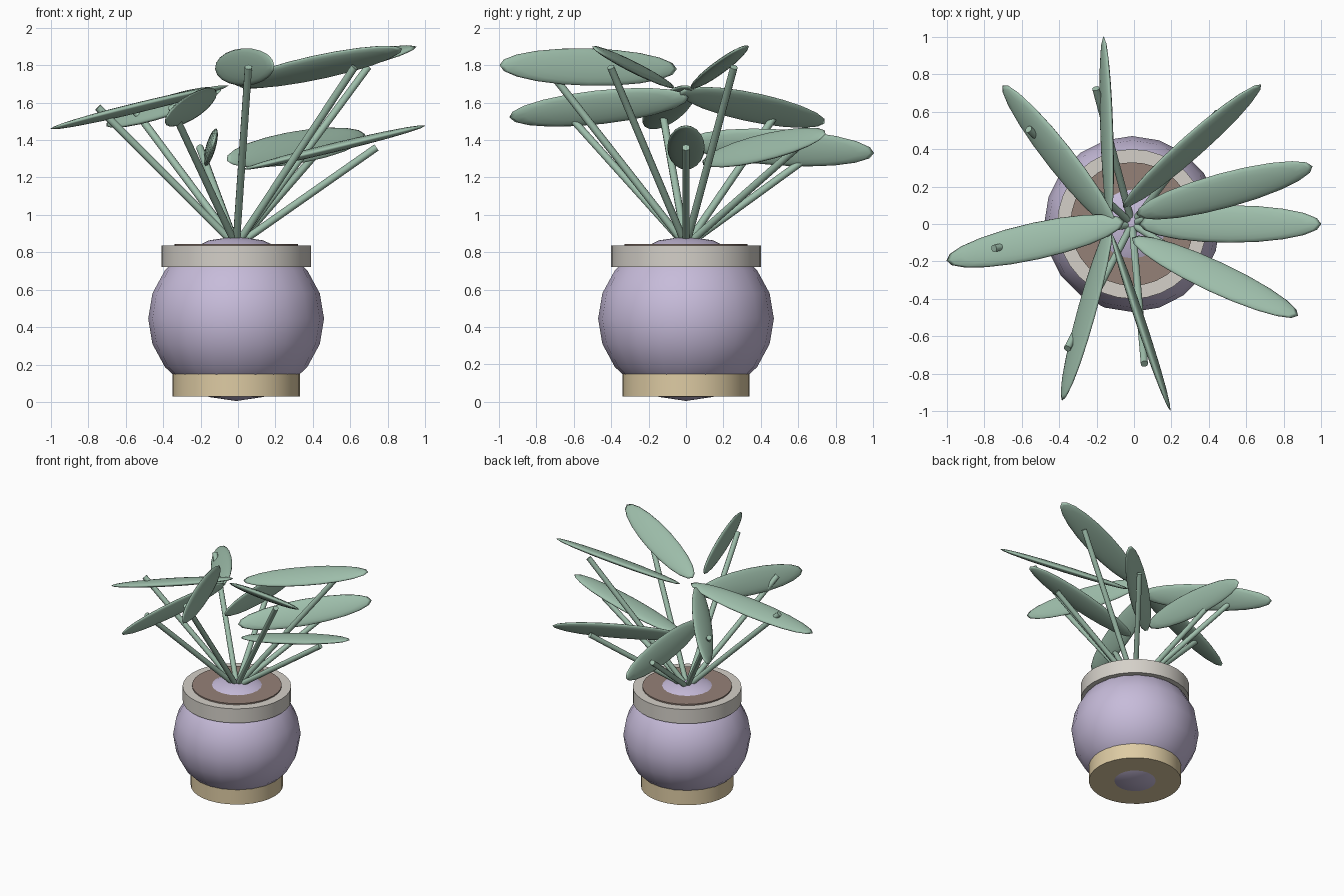
import bpy
import math
from mathutils import Matrix, Vector

if "Cube" in bpy.data.objects:
    bpy.data.objects.remove(bpy.data.objects["Cube"])

CX = -0.01  # pot axis


def material(name, color):
    m = bpy.data.materials.new(name)
    m.diffuse_color = (*color, 1.0)
    m.use_nodes = True
    m.node_tree.nodes["Principled BSDF"].inputs["Base Color"].default_value = m.diffuse_color
    return m


LILAC = material("lilac glaze", (0.57, 0.50, 0.70))
CREAM = material("cream rim", (0.66, 0.63, 0.58))
TAN = material("tan base", (0.73, 0.60, 0.37))
SOIL = material("brown soil", (0.30, 0.22, 0.185))
GREEN = material("sage green", (0.345, 0.52, 0.41))


def finish(name, mat, angle=50):
    ob = bpy.context.object
    ob.name = name
    ob.data.materials.append(mat)
    bpy.ops.object.shade_smooth_by_angle(angle=math.radians(angle))
    return ob


def disc(name, mat, radius, z0, z1):
    bpy.ops.mesh.primitive_cylinder_add(vertices=32, radius=radius, depth=z1 - z0,
                                        location=(CX, 0, (z0 + z1) / 2))
    return finish(name, mat)


def ellipsoid(name, mat, matrix, half):
    bpy.ops.mesh.primitive_uv_sphere_add(segments=20, ring_count=10, radius=1)
    ob = finish(name, mat, 180)
    ob.data.transform(matrix @ Matrix.Diagonal((*half, 1)))
    return ob


def stalk(name, start, end, radius):
    d = end - start
    bpy.ops.mesh.primitive_cylinder_add(vertices=10, radius=radius, depth=d.length,
                                        location=(start + end) / 2,
                                        rotation=d.to_track_quat('Z', 'Y').to_euler())
    return finish(name, GREEN)


# Pot: round body, foot, rim and soil
ellipsoid("pot_body", LILAC, Matrix.Translation((CX, 0, 0.445)), (0.47, 0.47, 0.44))
disc("pot_foot", TAN, 0.34, 0.03, 0.15)
disc("pot_rim", CREAM, 0.40, 0.72, 0.835)
disc("soil", SOIL, 0.33, 0.80, 0.845)

# Leaves spiral by the golden angle, at three repeating heights
TILT = math.radians(13.5)
root = Vector((CX, 0, 0.835))
for i in range(9):
    a = math.radians(137.5 * i)
    z = 1.36 + 0.215 * (i % 3)
    out = Vector((math.cos(a), math.sin(a), 0))
    tip = Vector((CX, 0, z)) + out * 0.75
    stalk(f"stalk_{i + 1}", root, tip, 0.02)
    centre = Vector((CX, 0, z)) + out * 0.525
    turn = (Matrix.Rotation(a, 4, 'Z') @ Matrix.Rotation(a, 4, 'X')
            @ Matrix.Rotation(-TILT, 4, 'Y'))
    ellipsoid(f"leaf_{i + 1}", GREEN, Matrix.Translation(centre) @ turn,
              (0.5, 0.1, 0.025))
